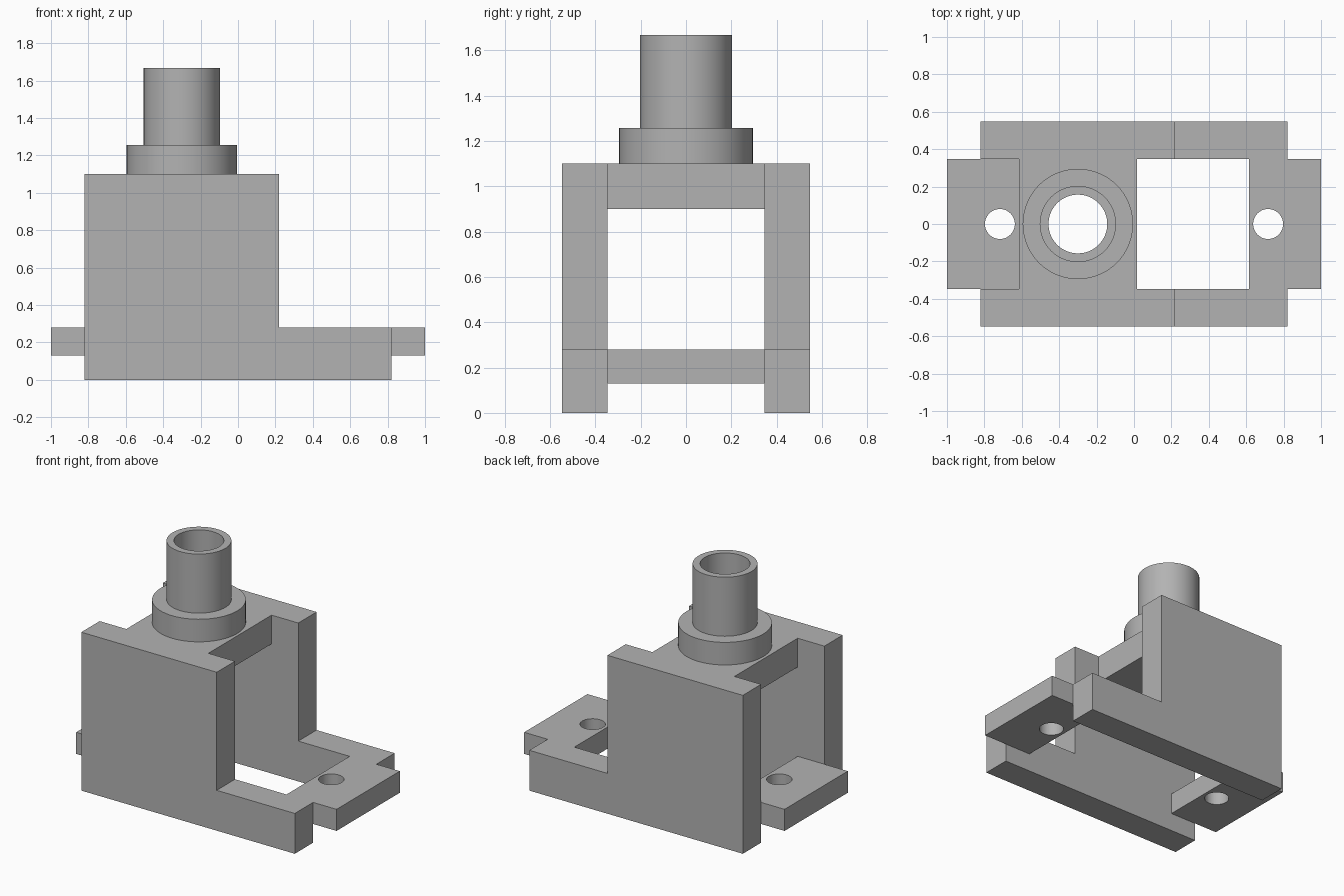
import bpy
import bmesh
import math
from mathutils import Matrix, Vector

cube = bpy.data.objects.get("Cube")
if cube:
    bpy.data.objects.remove(cube, do_unlink=True)

grey = bpy.data.materials.new("plain grey")
grey.use_nodes = True
COLOUR = (0.45, 0.45, 0.45, 1)
grey.diffuse_color = COLOUR
grey.node_tree.nodes["Principled BSDF"].inputs["Base Color"].default_value = COLOUR

SIDE_IN, SIDE_OUT = 0.347, 0.548
TUBE_X = -0.30


def finish(name, bm):
    bmesh.ops.recalc_face_normals(bm, faces=bm.faces)
    mesh = bpy.data.meshes.new(name)
    bm.to_mesh(mesh)
    bm.free()
    mesh.materials.append(grey)
    obj = bpy.data.objects.new(name, mesh)
    bpy.context.collection.objects.link(obj)
    return obj


def box(name, low, high):
    low, high = Vector(low), Vector(high)
    bm = bmesh.new()
    bmesh.ops.create_cube(bm, size=1, matrix=Matrix.Translation((low + high) / 2)
                          @ Matrix.Diagonal((*(high - low), 1)))
    return finish(name, bm)


def side_plate(name, y0, y1):
    # L-shaped outline, extruded through the plate thickness
    outline = [(-0.82, 0), (0.82, 0), (0.82, 0.28), (0.22, 0.28), (0.22, 1.10), (-0.82, 1.10)]
    bm = bmesh.new()
    face = bm.faces.new([bm.verts.new((x, y0, z)) for x, z in outline])
    grown = bmesh.ops.extrude_face_region(bm, geom=[face])["geom"]
    bmesh.ops.translate(bm, vec=(0, y1 - y0, 0),
                        verts=[v for v in grown if isinstance(v, bmesh.types.BMVert)])
    return finish(name, bm)


def drill(target, x, radius):
    # Vertical hole made with a hidden cylindrical cutter
    bm = bmesh.new()
    bmesh.ops.create_cone(bm, cap_ends=True, segments=64, radius1=radius, radius2=radius,
                          depth=4, matrix=Matrix.Translation((x, 0, 0.5)))
    cutter = finish(target.name + "_cutter", bm)
    cutter.hide_render = True
    cutter.hide_viewport = True
    cut = target.modifiers.new("hole", "BOOLEAN")
    cut.operation = "DIFFERENCE"
    cut.solver = "EXACT"
    cut.object = cutter


def smooth(obj):
    bpy.ops.object.select_all(action="DESELECT")
    obj.select_set(True)
    bpy.context.view_layer.objects.active = obj
    bpy.ops.object.shade_smooth_by_angle(angle=math.radians(30))


# Side walls
side_plate("right_side_plate", -SIDE_OUT, -SIDE_IN)
side_plate("left_side_plate", SIDE_IN, SIDE_OUT)

# Mounting tabs at both ends
for name, sign in (("left_mounting_tab", 1), ("right_mounting_tab", -1)):
    x0, x1 = sorted((sign * 0.615, sign * 1.0))
    tab = box(name, (x0, -SIDE_IN, 0.13), (x1, SIDE_IN, 0.28))
    drill(tab, sign * 0.717, 0.08)

# Bridge between the walls
bridge = box("top_bridge", (-0.615, -SIDE_IN, 0.90), (0.015, SIDE_IN, 1.10))
drill(bridge, TUBE_X, 0.157)

# Hollow tube with collar, turned from one profile
profile = [(0.157, 1.10), (0.295, 1.10), (0.295, 1.257), (0.204, 1.257), (0.204, 1.667), (0.157, 1.667)]
bm = bmesh.new()
verts = [bm.verts.new((TUBE_X + r, 0, z)) for r, z in profile]
edges = [bm.edges.new((verts[i - 1], verts[i])) for i in range(len(verts))]
bmesh.ops.spin(bm, geom=verts + edges, cent=(TUBE_X, 0, 0), axis=(0, 0, 1),
               angle=math.tau, steps=64, use_merge=True)
bmesh.ops.remove_doubles(bm, verts=bm.verts, dist=0.0001)
smooth(finish("collared_tube", bm))
